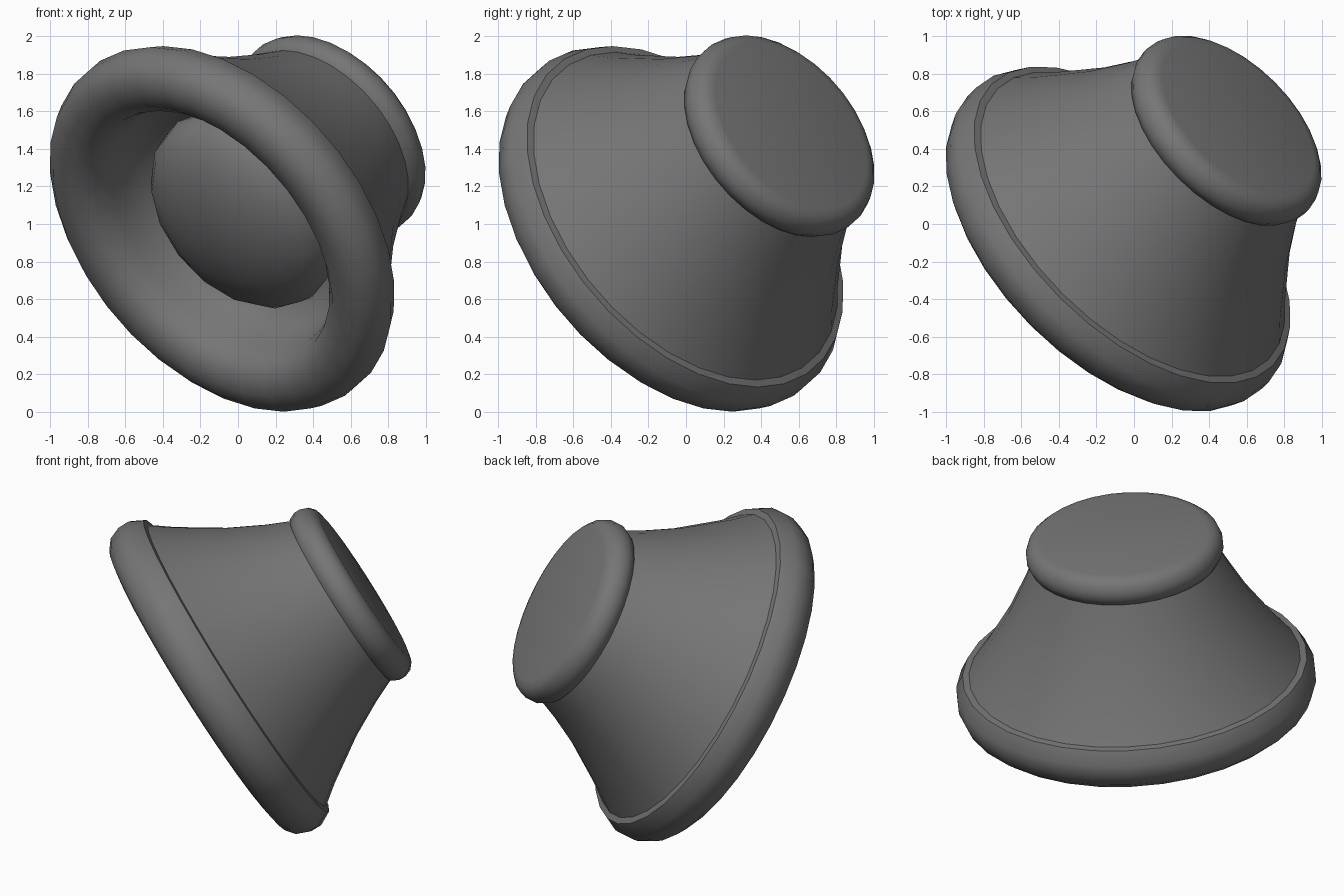
import bpy, bmesh, math
from mathutils import Vector, Matrix

if "Cube" in bpy.data.objects:
    bpy.data.objects.remove(bpy.data.objects["Cube"])

# Tilted axis of the whole horn: origin is the centre of the wide rim
CENTRE = Vector((-0.085, -0.08, 0.975))
AXIS = Vector((0.606, 0.606, 0.517)).normalized()
PLACE = Matrix.Translation(CENTRE) @ AXIS.to_track_quat('Z', 'Y').to_matrix().to_4x4()

# Dark grey shared by every part
DARK = bpy.data.materials.new("dark_grey")
DARK.diffuse_color = (0.18, 0.18, 0.18, 1)
DARK.use_nodes = True
DARK.node_tree.nodes["Principled BSDF"].inputs["Base Color"].default_value = DARK.diffuse_color


def lathe(name, profile, sides=32, angle=35):
    """Revolve (radius, height) points around the tilted axis."""
    bm = bmesh.new()
    verts = [bm.verts.new((r, 0, h)) for r, h in profile]
    edges = [bm.edges.new(p) for p in zip(verts, verts[1:])]
    bmesh.ops.spin(bm, geom=verts + edges, cent=(0, 0, 0), axis=(0, 0, 1),
                   angle=math.tau, steps=sides, use_duplicate=False)
    bmesh.ops.remove_doubles(bm, verts=bm.verts, dist=0.0005)
    bmesh.ops.recalc_face_normals(bm, faces=bm.faces)
    bm.transform(PLACE)
    mesh = bpy.data.meshes.new(name)
    bm.to_mesh(mesh)
    bm.free()
    mesh.materials.append(DARK)
    obj = bpy.data.objects.new(name, mesh)
    bpy.context.collection.objects.link(obj)
    bpy.ops.object.select_all(action='DESELECT')
    obj.select_set(True)
    bpy.context.view_layer.objects.active = obj
    bpy.ops.object.shade_smooth_by_angle(angle=math.radians(angle))
    return obj


# Horn shell: recessed bowl, rounded rim, back ledge and flared cone
lathe("horn_shell", [
    (0, .36), (.45, .36), (.62, .30), (.71, .20), (.74, .11), (.755, .01),
    (.785, -.085), (.85, -.145), (.94, -.165), (1.02, -.15), (1.075, -.105),
    (1.105, -.03), (1.105, .04), (1.06, .125), (1.02, .13),
    (.93, .25), (.755, .52), (.64, .74), (.56, .92), (0, .92)])

# Rounded end cap on the narrow end
lathe("end_cap", [
    (0, .86), (.54, .86), (.585, .885), (.607, .93), (.607, .97),
    (.59, 1.015), (.555, 1.045), (.51, 1.055), (0, 1.055)])

# Flattened dome sitting inside the mouth
dome = [(.59 * math.sin(a), .2 - .3 * math.cos(a))
        for a in (math.pi * i / 12 for i in range(13))]
lathe("mouth_dome", dome, sides=16, angle=60)
